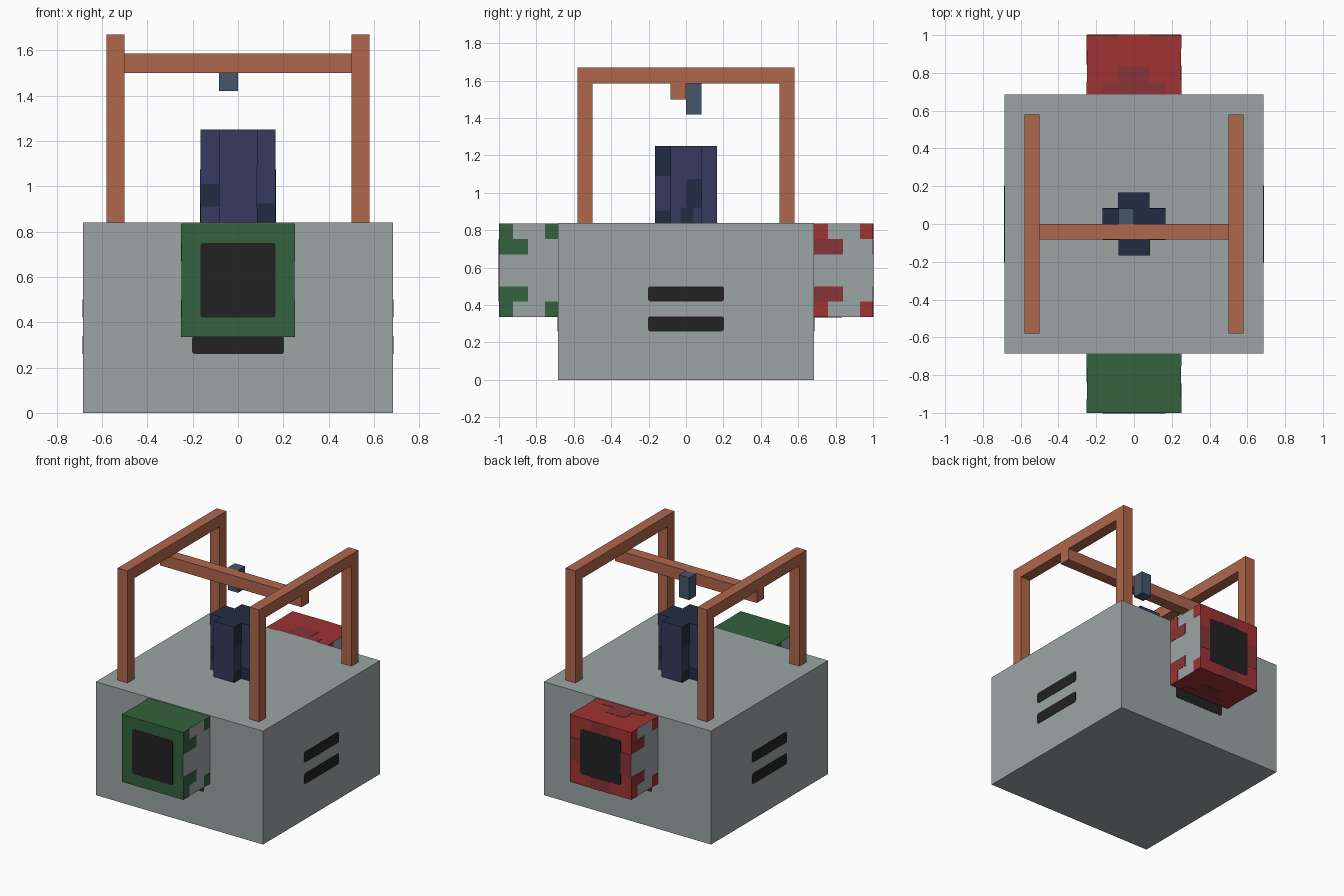
import bpy, bmesh
from mathutils import Vector

if "Cube" in bpy.data.objects:
    bpy.data.objects.remove(bpy.data.objects["Cube"], do_unlink=True)


def material(name, hex_code):
    """Flat material from an sRGB hex code, stored as linear values."""
    srgb = [int(hex_code[i:i + 2], 16) / 255 for i in (0, 2, 4)]
    color = [((c + 0.055) / 1.055) ** 2.4 for c in srgb] + [1]
    mat = bpy.data.materials.new(name)
    mat.use_nodes = True
    mat.diffuse_color = color
    mat.node_tree.nodes["Principled BSDF"].inputs["Base Color"].default_value = color
    return mat


GREY = material("stone grey", "9ca5a5")
BLACK = material("opening black", "222222")
COPPER = material("copper", "b0674b")
STEEL = material("steel blue", "46566a")
INDIGO = material("indigo", "363b60")
NAVY = material("navy", "222d45")
RED = material("red", "a03333")
MAROON = material("dark red", "873337")
GREEN = material("green", "34613f")


def finish(name, bm, mats):
    bmesh.ops.recalc_face_normals(bm, faces=bm.faces)
    mesh = bpy.data.meshes.new(name)
    bm.to_mesh(mesh)
    bm.free()
    for mat in mats:
        mesh.materials.append(mat)
    obj = bpy.data.objects.new(name, mesh)
    bpy.context.collection.objects.link(obj)
    return obj


def box(name, low, high, mats, round_axis=None, radius=0.012):
    """Box between two corners; edges along round_axis may be rounded."""
    low, high = Vector(low), Vector(high)
    bm = bmesh.new()
    bmesh.ops.create_cube(bm, size=1)
    for v in bm.verts:
        v.co = (low + high) / 2 + v.co * (high - low)
    if round_axis is not None:
        edges = [e for e in bm.edges
                 if abs((e.verts[0].co - e.verts[1].co).normalized()[round_axis]) > 0.9]
        bmesh.ops.bevel(bm, geom=edges, offset=radius, segments=2, affect='EDGES', profile=0.5)
    return finish(name, bm, mats)


def plate(name, axis, pos, u, v, mat, rounded=False):
    """Thin painted plate facing an axis; u and v span the other two axes."""
    low, high = [u[0], v[0]], [u[1], v[1]]
    low.insert(axis, pos - 0.002)
    high.insert(axis, pos + 0.002)
    return box(name, low, high, [mat], axis if rounded else None)


# Main body
BODY, TOP = 0.685, 0.84
box("body", (-BODY, -BODY, 0), (BODY, BODY, TOP), [GREY])

# Two vent slots on each of the four walls
for axis in (0, 1):
    for side in (-1, 1):
        for z in (0.26, 0.42):
            plate("vent_slot", axis, side * BODY, (-0.203, 0.203), (z, z + 0.08), BLACK, True)

# Frame: four posts, two rails, one crossbar
IN, OUT, RAIL = 0.5, 0.58, 1.585
for sx in (-1, 1):
    x0, x1 = sorted((sx * IN, sx * OUT))
    for sy in (-1, 1):
        y0, y1 = sorted((sy * IN, sy * OUT))
        box("frame_post", (x0, y0, TOP), (x1, y1, RAIL), [COPPER])
    box("frame_rail", (x0, -OUT, RAIL), (x1, OUT, 1.67), [COPPER])
box("crossbar", (-OUT, -0.083, 1.5), (OUT, 0, RAIL), [COPPER])
box("hanging_block", (-0.083, 0, 1.42), (0, 0.083, RAIL), [STEEL])

# Plus-shaped centre column with a navy top
A, B, COLUMN = 0.083, 0.166, 1.25
outline = []
for sx, sy in ((1, 1), (-1, 1), (-1, -1), (1, -1)):
    corner = [(B * sx, A * sy), (A * sx, A * sy), (A * sx, B * sy)]
    outline += corner if sx * sy > 0 else corner[::-1]
bm = bmesh.new()
base = bm.faces.new([bm.verts.new((x, y, TOP)) for x, y in outline])
extruded = bmesh.ops.extrude_face_region(bm, geom=[base])["geom"]
for v in extruded:
    if isinstance(v, bmesh.types.BMVert):
        v.co.z = COLUMN
column = finish("centre_column", bm, [INDIGO, NAVY])
for face in column.data.polygons:
    face.material_index = int(face.normal.z > 0.5)

# Navy patches on the column, repeated with a half turn
for s in (1, -1):
    def span(a, b):
        return sorted((s * a, s * b))
    plate("column_patch", 1, -A * s, span(-B, -A), (0.91, 1.01), NAVY)
    plate("column_patch", 1, -A * s, span(A, B), (TOP, 0.925), NAVY)
    plate("column_patch", 0, A * s, span(-B, -A), (1.09, COLUMN), NAVY)
    plate("column_patch", 0, A * s, span(-B, -A), (TOP, 0.905), NAVY)
    plate("column_patch", 0, B * s, span(0, A), (0.92, 1.075), NAVY, True)
    plate("column_patch", 0, B * s, span(-0.03, 0.04), (TOP, 0.92), NAVY)

# Port boxes: green in front, red behind, with grey side walls
LOW, HIGH, HALF = 0.335, 0.835, 0.25
for label, s, paint, tab_paint in (("front", -1, GREEN, GREEN), ("back", 1, RED, MAROON)):
    y0, y1 = sorted((s * BODY, s * 1.0))
    port = box(label + "_port", (-HALF, y0, LOW), (HALF, y1, HIGH), [paint, GREY])
    for face in port.data.polygons:
        face.material_index = int(abs(face.normal.x) > 0.5)
    plate(label + "_port_window", 1, s, (-0.166, 0.166), (0.42, 0.75), BLACK, True)
    # Coloured tabs on the side walls
    for side in (-1, 1):
        start, end = (y0, y1) if side > 0 else (y1, y0)
        for z, tab_z in ((0.752, 0.67), (LOW, 0.418)):
            top = z + 0.083
            plate(label + "_corner", 0, side * HALF, sorted((start, start + side * 0.075)),
                  (z, top), paint)
            plate(label + "_corner", 0, side * HALF, sorted((end, end - side * 0.07)),
                  (z, top), paint)
            plate(label + "_tab", 0, side * HALF, sorted((start, start + side * 0.155)),
                  (tab_z, tab_z + 0.082), tab_paint)

# Darker patches on the red port
for z in (LOW, HIGH):
    plate("back_port_patch", 2, z, (-0.166, 0.166), (BODY, 0.745), MAROON)
    plate("back_port_patch", 2, z, (-0.083, 0.083), (0.745, 0.835), MAROON, True)
for x in (-HALF, 0.166):
    plate("back_port_patch", 1, 1.0, (x, x + 0.084), (0.5, 0.67), MAROON)
for z in (LOW, 0.752):
    plate("back_port_patch", 1, 1.0, (-0.083, 0.083), (z, z + 0.083), MAROON)
